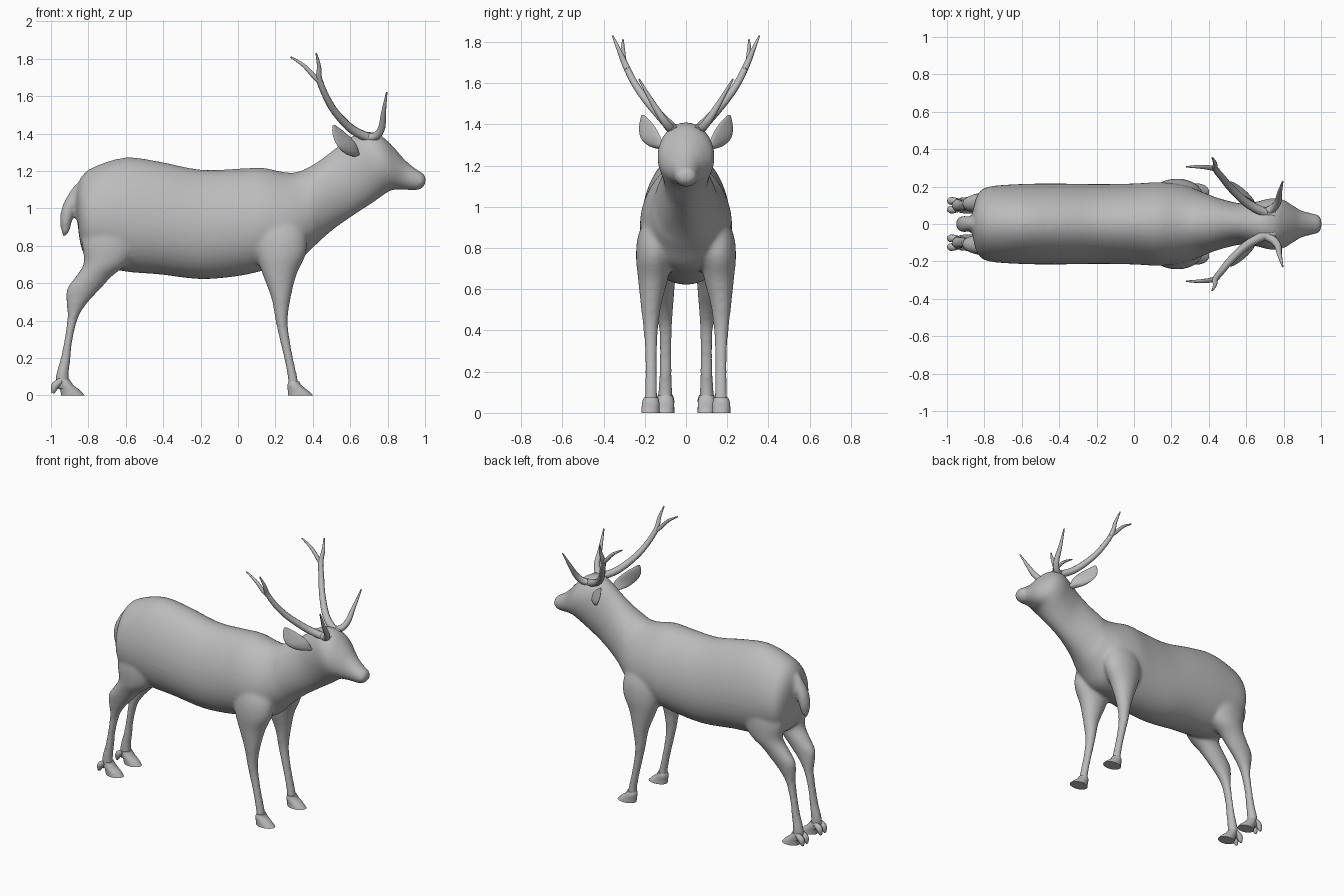
import bpy, math
from mathutils import Vector as V

grey = bpy.data.materials.new("grey hide")
grey.diffuse_color = (0.5, 0.5, 0.5, 1)


def resample(rows, steps):
    """Catmull-Rom interpolation of rows of numbers."""
    out, n = [], len(rows)
    for i in range(n - 1):
        p = [rows[max(i - 1, 0)], rows[i], rows[i + 1], rows[min(i + 2, n - 1)]]
        for s in range(steps):
            t = s / steps
            out.append([0.5 * (2 * b + (c - a) * t + (2 * a - 5 * b + 4 * c - d) * t * t
                               + (3 * b - a - 3 * c + d) * t ** 3) for a, b, c, d in zip(*p)])
    return out + [list(rows[-1])]


def loft(name, rings):
    """Closed skin through rings of points with flat end caps."""
    n = len(rings[0])
    verts = [p for r in rings for p in r]
    faces = [(i * n + j, i * n + (j + 1) % n, (i + 1) * n + (j + 1) % n, (i + 1) * n + j)
             for i in range(len(rings) - 1) for j in range(n)]
    faces += [tuple(reversed(range(n))), tuple(range(len(verts) - n, len(verts)))]
    me = bpy.data.meshes.new(name)
    me.from_pydata(verts, [], faces)
    me.materials.append(grey)
    ob = bpy.data.objects.new(name, me)
    bpy.context.collection.objects.link(ob)
    select([ob])
    bpy.ops.object.mode_set(mode='EDIT')
    bpy.ops.mesh.select_all(action='SELECT')
    bpy.ops.mesh.normals_make_consistent(inside=False)
    bpy.ops.object.mode_set(mode='OBJECT')
    bpy.ops.object.shade_smooth_by_angle(angle=math.radians(50))
    return ob


def select(obs):
    bpy.ops.object.select_all(action='DESELECT')
    for o in obs:
        o.select_set(True)
    bpy.context.view_layer.objects.active = obs[0]


def ring(c, u, v, n=24, egg=0.0):
    pts = []
    for i in range(n):
        a = 2 * math.pi * i / n
        pts.append(c + u * math.cos(a) + v * math.sin(a) * (1 - egg * math.cos(a)))
    return pts


def limb(name, rows, side, steps=4):
    """Upright limb; rows are back x, front x, height, side offset, half width."""
    return loft(name, [ring(V(((a + b) / 2, side * y, z)), V(((b - a) / 2, 0, 0)), V((0, h, 0)))
                       for a, b, z, y, h in resample(rows, steps)])


def tube(name, rows, n=10):
    """Tapered tube; rows are x, y, z, radius."""
    pts = resample(rows, 5)
    rings = []
    for i, p in enumerate(pts):
        d = V(pts[min(i + 1, len(pts) - 1)][:3]) - V(pts[max(i - 1, 0)][:3])
        u = d.cross(V((1, 0.3, 0.1))).normalized()
        v = d.cross(u).normalized()
        rings.append(ring(V(p[:3]), u * p[3], v * p[3], n))
    return loft(name, rings)


# Trunk, neck and head: top x, top z, bottom x, bottom z, half width
trunk = [(-.872, 1.08, -.858, .93, .05), (-.84, 1.165, -.84, .80, .15), (-.77, 1.222, -.79, .72, .197),
         (-.6, 1.272, -.62, .665, .212), (-.42, 1.25, -.42, .647, .215), (-.2, 1.207, -.2, .622, .212),
         (0, 1.212, 0, .638, .215), (.13, 1.217, .15, .67, .222), (.24, 1.195, .3, .70, .205),
         (.32, 1.195, .40, .79, .17), (.42, 1.245, .50, .88, .135), (.52, 1.32, .62, .965, .11),
         (.6, 1.38, .72, 1.03, .12), (.68, 1.41, .79, 1.08, .138), (.76, 1.392, .83, 1.10, .13),
         (.83, 1.33, .87, 1.10, .097), (.89, 1.262, .91, 1.098, .07), (.95, 1.212, .957, 1.097, .057),
         (.99, 1.188, .985, 1.108, .047), (1.004, 1.165, 1.002, 1.13, .025)]
rings = []
for tx, tz, bx, bz, w in resample(trunk, 4):
    top, bot = V((tx, 0, tz)), V((bx, 0, bz))
    rings.append(ring((top + bot) / 2, (top - bot) / 2, V((0, w, 0)), 40, 0.12 if tx < .35 else 0.03))
parts = [loft("body", rings)]

# Legs, running up into shoulder and thigh
fore = [(.12, .30, 1.0, .12, .05), (.09, .36, .87, .145, .085), (.095, .365, .76, .155, .088),
        (.13, .315, .65, .16, .073), (.178, .282, .52, .17, .05), (.20, .266, .40, .171, .036),
        (.222, .277, .30, .17, .03), (.246, .295, .2, .17, .029), (.265, .317, .1, .17, .031),
        (.268, .33, .03, .17, .033)]
hind = [(-.82, -.52, .95, .115, .07), (-.835, -.53, .82, .125, .078), (-.825, -.585, .71, .122, .075),
        (-.865, -.67, .64, .115, .063), (-.915, -.735, .57, .11, .052), (-.918, -.80, .5, .105, .042),
        (-.912, -.852, .42, .1, .033), (-.928, -.884, .3, .1, .03), (-.948, -.895, .2, .1, .031),
        (-.975, -.905, .1, .1, .034), (-.965, -.90, .03, .1, .035)]
for s in (-1, 1):
    parts.append(limb("front_leg", fore, s))
    parts.append(limb("hind_leg", hind, s))

# Tail, a drooping leaf
parts.append(limb("tail", [(-.87, -.83, 1.13, 0, .02), (-.905, -.845, 1.08, 0, .034), (-.94, -.865, 1.01, 0, .045),
                           (-.952, -.885, .94, 0, .042), (-.946, -.9, .88, 0, .028), (-.937, -.922, .85, 0, .01)], 1))

# Blend trunk, legs and tail into one smooth skin
select(parts)
bpy.ops.object.join()
body = bpy.context.object
rm = body.modifiers.new("blend", 'REMESH')
rm.mode, rm.voxel_size, rm.use_smooth_shade = 'VOXEL', 0.012, True
sm = body.modifiers.new("soften", 'SMOOTH')
sm.factor, sm.iterations = 0.5, 8

for s in (-1, 1):
    # Hooves
    limb("front_hoof", [(.272, .328, .075, .17, .034), (.264, .338, .055, .171, .041),
                        (.266, .372, .028, .172, .043), (.268, .402, 0, .172, .045)], s, 3)
    limb("hind_hoof", [(-.965, -.90, .085, .1, .035), (-.955, -.88, .055, .1, .042),
                       (-.95, -.845, .028, .1, .043), (-.945, -.82, 0, .1, .044)], s, 3)
    for dy in (-.023, .023):
        tube("dew_claw", [(-.945, s * .1 + s * dy, .08, .016), (-.975, s * .1 + s * dy, .055, .021),
                          (-.985, s * .1 + s * dy, .03, .016), (-.99, s * .1 + s * dy, .012, .007)])

    # Ears: x, y, z, half width, half thickness
    ear = [(.64, .10, 1.28, .02, .014), (.612, .14, 1.295, .045, .016), (.588, .168, 1.33, .066, .014),
           (.56, .185, 1.37, .062, .011), (.533, .198, 1.41, .04, .008), (.512, .21, 1.445, .008, .004)]
    across, thick = V((.72, -.68 * s, .1)), V((.62, .68 * s, .3))
    loft("ear", [ring(V((x, s * y, z)), across * w, thick * t, 16) for x, y, z, w, t in resample(ear, 4)])

    # Antlers: beam with forked end and a brow tine
    tube("antler_beam", [(.75, s * .05, 1.365, .024), (.68, s * .07, 1.385, .025), (.6, s * .115, 1.43, .023),
                         (.52, s * .19, 1.515, .02), (.47, s * .25, 1.6, .018), (.435, s * .295, 1.69, .016),
                         (.433, s * .325, 1.76, .011), (.418, s * .356, 1.83, .004)])
    tube("antler_rear_tine", [(.45, s * .285, 1.665, .013), (.41, s * .3, 1.702, .013),
                              (.35, s * .306, 1.765, .01), (.28, s * .306, 1.81, .004)])
    tube("antler_brow_tine", [(.68, s * .06, 1.38, .024), (.735, s * .08, 1.385, .022), (.768, s * .115, 1.43, .019),
                              (.778, s * .165, 1.51, .013), (.795, s * .228, 1.62, .004)])
